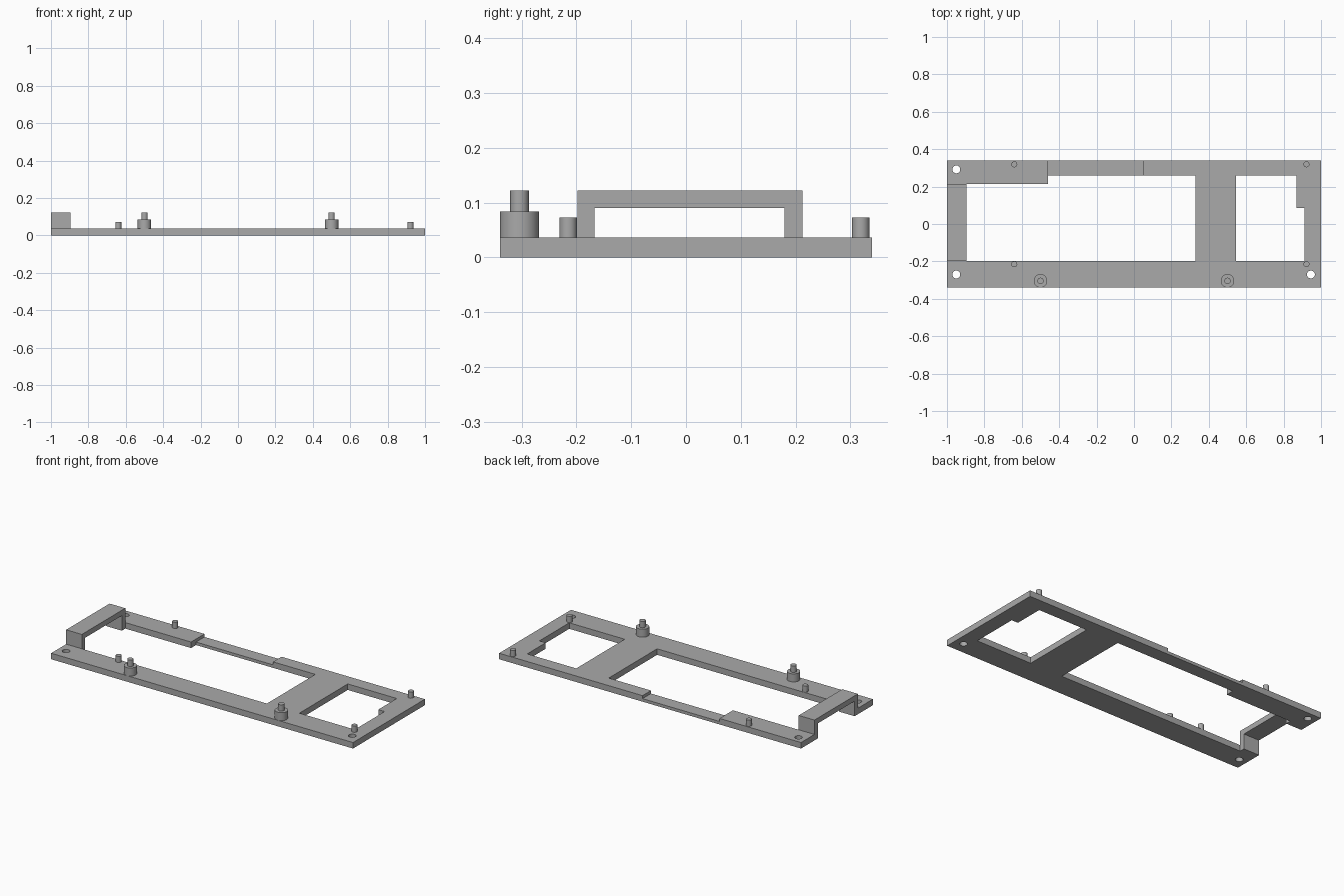
import bpy
import bmesh

cube = bpy.data.objects.get("Cube")
if cube:
    bpy.data.objects.remove(cube, do_unlink=True)

# One plain grey for the whole frame
grey = bpy.data.materials.new("plain_grey")
grey.use_nodes = True
colour = (0.4, 0.4, 0.4, 1)
grey.diffuse_color = colour
grey.node_tree.nodes["Principled BSDF"].inputs["Base Color"].default_value = colour

PLATE = 0.036   # plate thickness
TOP = 0.122     # height of bridge and standoff pins


def extrude(name, points, start, vector):
    """Closed prism from a flat profile; start maps a 2D point to 3D."""
    bm = bmesh.new()
    face = bm.faces.new([bm.verts.new(start(*p)) for p in points])
    new = bmesh.ops.extrude_face_region(bm, geom=[face])["geom"]
    verts = [v for v in new if isinstance(v, bmesh.types.BMVert)]
    bmesh.ops.translate(bm, verts=verts, vec=vector)
    bmesh.ops.recalc_face_normals(bm, faces=bm.faces)
    mesh = bpy.data.meshes.new(name)
    bm.to_mesh(mesh)
    bm.free()
    mesh.materials.append(grey)
    obj = bpy.data.objects.new(name, mesh)
    bpy.context.collection.objects.link(obj)
    return obj


def slab(name, points, z0, z1):
    return extrude(name, points, lambda x, y: (x, y, z0), (0, 0, z1 - z0))


def rectangle(x0, x1, y0, y1):
    return [(x0, y0), (x1, y0), (x1, y1), (x0, y1)]


def select_only(obj):
    bpy.ops.object.select_all(action='DESELECT')
    obj.select_set(True)
    bpy.context.view_layer.objects.active = obj


def cylinder(name, x, y, radius, z0, z1):
    bpy.ops.mesh.primitive_cylinder_add(
        vertices=32, radius=radius, depth=z1 - z0, location=(x, y, (z0 + z1) / 2))
    obj = bpy.context.object
    obj.name = name
    obj.data.materials.append(grey)
    bpy.ops.object.shade_smooth_by_angle()
    return obj


def cut(target, cutter):
    cutter.hide_render = True
    mod = target.modifiers.new("cut", 'BOOLEAN')
    mod.operation = 'DIFFERENCE'
    mod.solver = 'EXACT'
    mod.object = cutter
    select_only(target)
    bpy.ops.object.modifier_apply(modifier=mod.name)
    bpy.data.objects.remove(cutter, do_unlink=True)


# Base plate, open at its right end
plate = slab("base_plate", [
    (-1, -0.34), (1, -0.34), (1, 0.34), (-1, 0.34), (-1, 0.213), (-0.46, 0.213),
    (-0.46, 0.26), (0.33, 0.26), (0.33, -0.198), (-1, -0.198)], 0, PLATE)

# Window with a corner tab left standing
cut(plate, slab("window_cutter", [
    (0.545, -0.198), (0.912, -0.198), (0.912, 0.085), (0.87, 0.085),
    (0.87, 0.26), (0.545, 0.26)], -0.1, 0.1))

# Thinned length of the back rail
cut(plate, slab("rail_recess_cutter", rectangle(-0.46, 0.05, 0.25, 0.4), PLATE / 2, 0.1))

# Screw holes
for x, y in [(-0.95, 0.292), (-0.95, -0.27), (0.946, -0.27)]:
    cut(plate, cylinder("screw_hole_cutter", x, y, 0.021, -0.1, 0.1))
select_only(plate)
bpy.ops.object.shade_smooth_by_angle()

# Raised bridge across the open end
extrude("bridge", [
    (-0.198, 0), (-0.167, 0), (-0.167, 0.09), (0.18, 0.09),
    (0.18, 0), (0.213, 0), (0.213, TOP), (-0.198, TOP)],
    lambda y, z: (-1, y, z), (0.104, 0, 0))

# Small locating pegs
for x in (-0.64, 0.922):
    for end, y in (("front", -0.215), ("back", 0.319)):
        cylinder(f"{end}_peg", x, y, 0.016, PLATE, 0.073)

# Stepped standoffs along the front rail
for x in (-0.5, 0.5):
    cylinder("standoff_base", x, -0.304, 0.036, PLATE, 0.084)
    cylinder("standoff_pin", x, -0.304, 0.017, 0.084, TOP)
